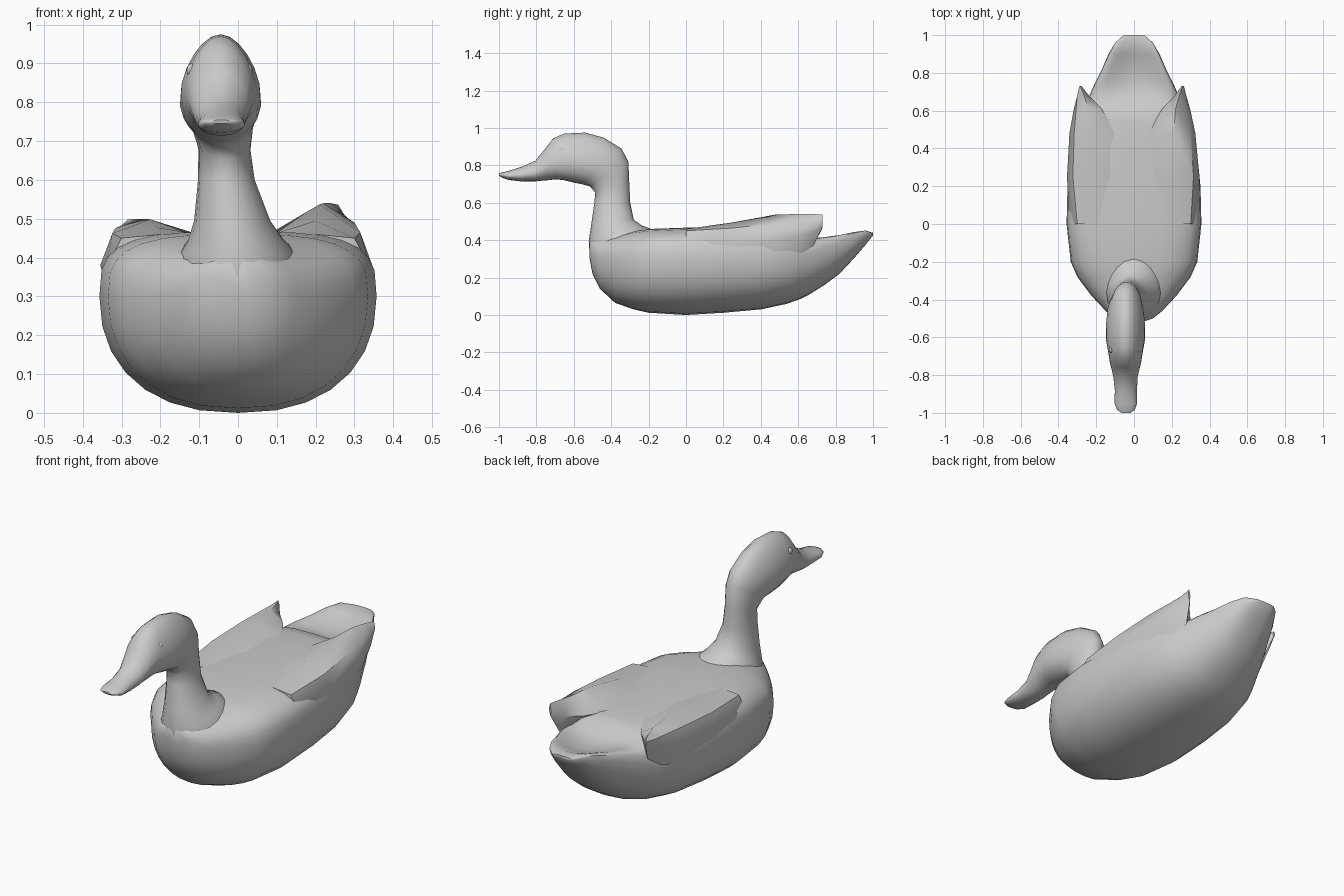
import bpy, bmesh
from math import sin, cos, pi, radians


def loft(name, rings):
    """Skin a list of closed rings and cap both ends."""
    bm = bmesh.new()
    loops = [[bm.verts.new(p) for p in ring] for ring in rings]
    n = len(loops[0])
    for a, b in zip(loops, loops[1:]):
        for i in range(n):
            j = (i + 1) % n
            bm.faces.new((a[i], a[j], b[j], b[i]))
    bm.faces.new(loops[0])
    bm.faces.new(loops[-1])
    bmesh.ops.recalc_face_normals(bm, faces=bm.faces)
    mesh = bpy.data.meshes.new(name)
    bm.to_mesh(mesh)
    bm.free()
    ob = bpy.data.objects.new(name, mesh)
    bpy.context.collection.objects.link(ob)
    return ob


def spow(v, e):
    return abs(v) ** e * (1 if v >= 0 else -1)


def body_ring(y, hw, zb, zm, zt, lift, square):
    """Round belly below zm, flatter back above it, rims raised by lift."""
    pts = []
    for k in range(28):
        t = 2 * pi * k / 28
        c, s = cos(t), sin(t)
        if s >= 0:
            x = spow(c, square)
            z = zm + (zt - zm) * spow(s, square) + lift * s ** 0.5 * x * x
        else:
            x = spow(c, 0.85)
            z = zm + (zm - zb) * spow(s, 0.9)
        pts.append((hw * x, y, z))
    return pts


# Body and upturned tail: y, half width, bottom, widest height, back height, rim lift, squareness
body = [
    (-0.517, 0.05, 0.31, 0.35, 0.39, 0, 1),
    (-0.50, 0.10, 0.22, 0.33, 0.41, 0, 1),
    (-0.46, 0.15, 0.14, 0.31, 0.42, 0, 0.95),
    (-0.38, 0.225, 0.065, 0.30, 0.43, 0, 0.85),
    (-0.28, 0.30, 0.03, 0.30, 0.45, 0, 0.75),
    (-0.20, 0.335, 0.012, 0.30, 0.46, 0, 0.65),
    (0.00, 0.357, 0.0, 0.30, 0.467, 0, 0.6),
    (0.20, 0.352, 0.012, 0.30, 0.467, 0, 0.6),
    (0.40, 0.332, 0.03, 0.30, 0.465, 0, 0.6),
    (0.54, 0.30, 0.06, 0.31, 0.46, 0, 0.6),
    (0.61, 0.27, 0.085, 0.32, 0.45, 0, 0.65),
    (0.66, 0.245, 0.11, 0.33, 0.41, 0.03, 0.7),
    (0.74, 0.21, 0.16, 0.36, 0.395, 0.06, 0.8),
    (0.82, 0.17, 0.22, 0.39, 0.40, 0.06, 0.9),
    (0.90, 0.135, 0.305, 0.42, 0.425, 0.04, 1),
    (0.96, 0.10, 0.375, 0.44, 0.447, 0.015, 1),
    (1.00, 0.055, 0.425, 0.435, 0.44, 0, 1),
]
loft("body", [body_ring(*r) for r in body])


# Neck, head and bill: back y z, front y z, half width, x offset, pear shape
neck = [
    (-0.10, 0.30, -0.47, 0.18, 0.19, 0, 0),
    (-0.17, 0.455, -0.515, 0.32, 0.165, 0, 0),
    (-0.235, 0.478, -0.52, 0.40, 0.125, -0.005, 0),
    (-0.28, 0.51, -0.507, 0.48, 0.098, -0.015, 0),
    (-0.298, 0.60, -0.49, 0.60, 0.073, -0.03, 0),
    (-0.303, 0.70, -0.485, 0.655, 0.067, -0.035, 0),
    (-0.308, 0.82, -0.515, 0.688, 0.08, -0.04, 0.1),
    (-0.345, 0.89, -0.56, 0.70, 0.095, -0.045, 0.15),
    (-0.44, 0.948, -0.60, 0.708, 0.102, -0.045, 0.25),
    (-0.54, 0.975, -0.66, 0.722, 0.10, -0.045, 0.25),
    (-0.65, 0.97, -0.70, 0.725, 0.09, -0.045, 0.2),
    (-0.71, 0.945, -0.745, 0.72, 0.082, -0.045, 0.2),
    (-0.76, 0.88, -0.78, 0.717, 0.072, -0.045, 0.2),
    (-0.805, 0.825, -0.81, 0.714, 0.064, -0.045, 0.2),
    (-0.88, 0.792, -0.88, 0.714, 0.058, -0.043, 0.2),
    (-0.95, 0.77, -0.95, 0.722, 0.060, -0.043, 0.1),
    (-0.985, 0.762, -0.985, 0.735, 0.046, -0.043, 0),
    (-1.0, 0.755, -1.0, 0.745, 0.022, -0.043, 0),
]


def neck_ring(yb, zb, yf, zf, hw, cx, pear):
    pts = []
    for k in range(20):
        t = 2 * pi * k / 20
        c, s = cos(t), sin(t)
        pts.append((cx + hw * s * (1 - pear * c),
                    (yb + yf) / 2 + (yb - yf) / 2 * c,
                    (zb + zf) / 2 + (zb - zf) / 2 * c))
    return pts


loft("neck_and_head", [neck_ring(*r) for r in neck])

# Folded wings with pointed rear tips: y, then x z pairs from flank over the top to the back
wing = [
    (0.00, [(0.32, 0.30), (0.342, 0.37), (0.30, 0.45), (0.20, 0.46), (0.10, 0.45)]),
    (0.25, [(0.32, 0.29), (0.346, 0.38), (0.315, 0.465), (0.20, 0.495), (0.09, 0.46)]),
    (0.48, [(0.30, 0.29), (0.325, 0.40), (0.30, 0.49), (0.21, 0.537), (0.07, 0.455)]),
    (0.61, [(0.265, 0.32), (0.297, 0.42), (0.285, 0.50), (0.22, 0.54), (0.15, 0.455)]),
    (0.68, [(0.235, 0.37), (0.277, 0.44), (0.277, 0.505), (0.24, 0.54), (0.215, 0.46)]),
    (0.73, [(0.255, 0.47), (0.262, 0.49), (0.264, 0.51), (0.258, 0.536), (0.252, 0.50)]),
]
for name, side, drop, spread in (("right_wing", 1, 1.0, 0.0), ("left_wing", -1, 0.5, 0.035)):
    rings = []
    for y, pts in wing:
        f = spread * max(0, y)
        rings.append([(side * (x + f), y, z if z < 0.46 else 0.46 + (z - 0.46) * drop)
                      for x, z in pts])
    loft(name, rings)

# Eyes
for name, x in (("right_eye", 0.025), ("left_eye", -0.120)):
    bpy.ops.mesh.primitive_uv_sphere_add(segments=12, ring_count=8, radius=0.018,
                                         location=(x, -0.665, 0.882))
    bpy.context.object.name = name
    bpy.context.object.scale.x = 0.7

# Smooth shading with sharp wing rims
bpy.ops.object.select_all(action='DESELECT')
for ob in bpy.context.scene.objects:
    ob.select_set(True)
    bpy.context.view_layer.objects.active = ob
bpy.ops.object.shade_smooth_by_angle(angle=radians(50))
